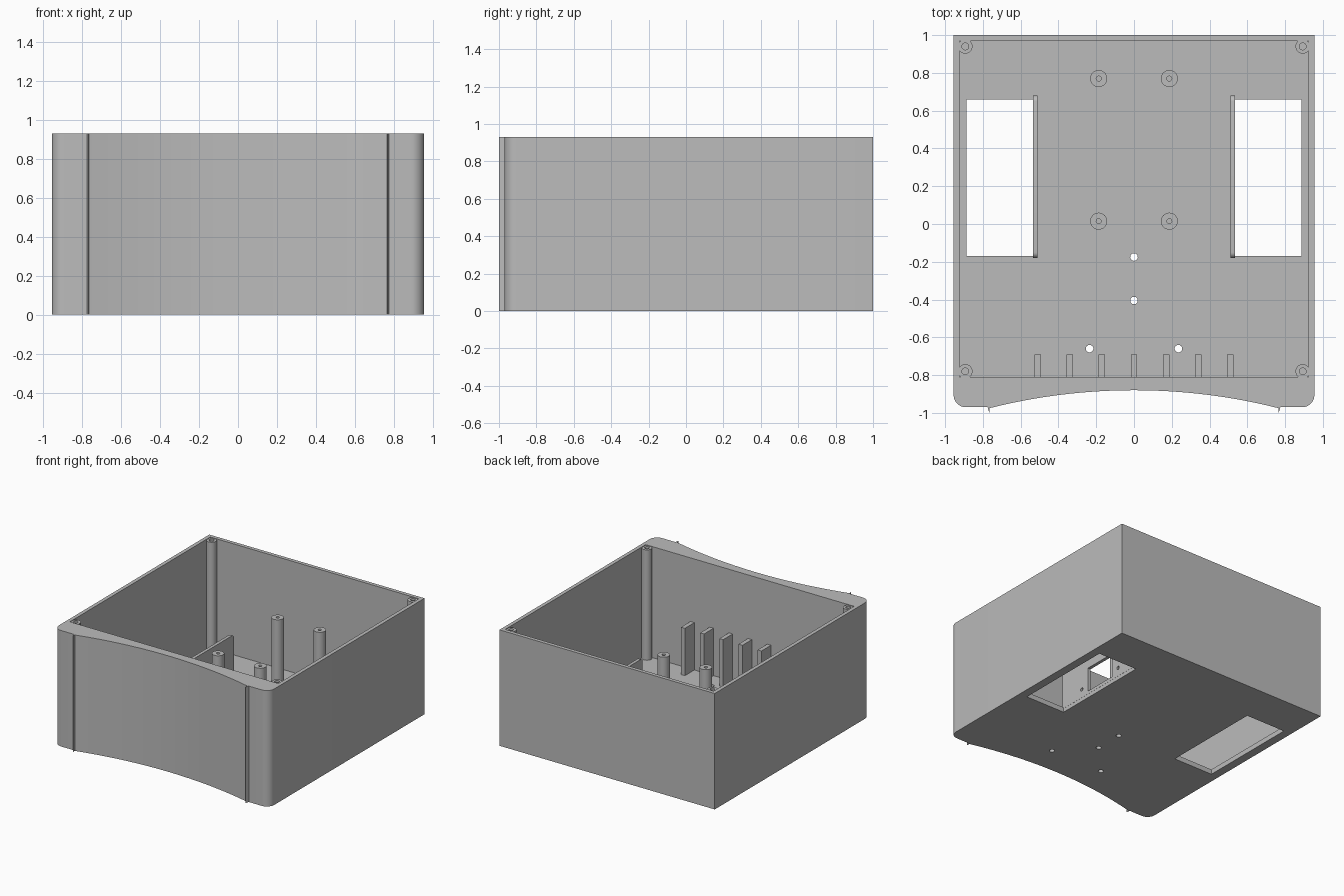
import bpy, bmesh, math

if "Cube" in bpy.data.objects:
    bpy.data.objects.remove(bpy.data.objects["Cube"])

HEIGHT, FLOOR = 0.93, 0.04

grey = bpy.data.materials.new("plain grey")
grey.use_nodes = True
grey.diffuse_color = (0.5, 0.5, 0.5, 1)
grey.node_tree.nodes["Principled BSDF"].inputs["Base Color"].default_value = (0.5, 0.5, 0.5, 1)


def finish(name, bm):
    """Turn a bmesh into a grey object."""
    bmesh.ops.recalc_face_normals(bm, faces=bm.faces)
    mesh = bpy.data.meshes.new(name)
    bm.to_mesh(mesh)
    bm.free()
    mesh.materials.append(grey)
    obj = bpy.data.objects.new(name, mesh)
    bpy.context.collection.objects.link(obj)
    return obj


def prism(name, outline, start, end, axis="z"):
    """Extrude a closed outline; axis x takes (y, z) points."""
    bm = bmesh.new()
    place = (lambda a, b: (a, b, start)) if axis == "z" else (lambda a, b: (start, a, b))
    face = bm.faces.new([bm.verts.new(place(a, b)) for a, b in outline])
    out = bmesh.ops.extrude_face_region(bm, geom=[face])
    step = (0, 0, end - start) if axis == "z" else (end - start, 0, 0)
    moved = [v for v in out["geom"] if isinstance(v, bmesh.types.BMVert)]
    bmesh.ops.translate(bm, vec=step, verts=moved)
    return finish(name, bm)


def rect(a0, a1, b0, b1):
    return [(a0, b0), (a1, b0), (a1, b1), (a0, b1)]


def arc(cx, cy, r, a0, a1, n):
    angles = [math.radians(a0 + (a1 - a0) * i / n) for i in range(n + 1)]
    return [(cx + r * math.cos(a), cy + r * math.sin(a)) for a in angles]


def circle(cx, cy, r, n=24):
    return arc(cx, cy, r, 0, 360, n)[:-1]


def cut(target, cutter):
    """Subtract the cutter and discard it."""
    mod = target.modifiers.new("cut", "BOOLEAN")
    mod.operation, mod.solver, mod.object = "DIFFERENCE", "EXACT", cutter
    bpy.context.view_layer.objects.active = target
    bpy.ops.object.modifier_apply(modifier=mod.name)
    bpy.data.objects.remove(cutter)


def smooth(obj):
    bpy.ops.object.select_all(action="DESELECT")
    obj.select_set(True)
    bpy.context.view_layer.objects.active = obj
    bpy.ops.object.shade_smooth_by_angle(angle=math.radians(30))


def post(name, x, y, r, bore, top, depth):
    """Round post with a blind screw hole."""
    bm = bmesh.new()
    profile = [(0, FLOOR - 0.01), (r, FLOOR - 0.01), (r, top), (bore, top),
               (bore, top - depth), (0, top - depth)]
    verts = [bm.verts.new((x + d, y, z)) for d, z in profile]
    edges = [bm.edges.new(pair) for pair in zip(verts, verts[1:])]
    bmesh.ops.spin(bm, geom=verts + edges, cent=(x, y, 0), axis=(0, 0, 1),
                   angle=math.tau, steps=32)
    bmesh.ops.remove_doubles(bm, verts=bm.verts, dist=0.0001)
    smooth(finish(name, bm))


# Outer shell: square back, rounded front corners, small ridges, concave front
half, sag = 0.765, 0.095
radius = (half ** 2 + sag ** 2) / (2 * sag)
sweep = math.degrees(math.asin(half / radius))
left_corner = arc(-0.89, -0.905, 0.065, 180, 270, 10)
left_ridge = [(-0.775, -0.97), (-0.766, -1.0)]
side = [(-0.955, 1.0)] + left_corner + left_ridge
front = arc(0, -0.88 - radius, radius, 90 + sweep, 90 - sweep, 32)
shell = prism("case_shell", side + front + [(-x, y) for x, y in reversed(side)], 0, HEIGHT)

# Cavity, side openings and floor screw holes
cut(shell, prism("cavity", rect(-0.925, 0.925, -0.81, 0.97), FLOOR, HEIGHT + 0.1))
for s in (-1, 1):
    cut(shell, prism("opening", rect(min(s * 0.535, s * 0.887), max(s * 0.535, s * 0.887),
                                     -0.17, 0.66), -0.1, 0.1))
for x, y in ((0, -0.175), (0, -0.405), (-0.235, -0.66), (0.235, -0.66)):
    cut(shell, prism("floor_hole", circle(x, y, 0.02), -0.1, 0.1))
smooth(shell)

# Partitions beside the openings, each with a socket window and screw holes
for s, label in ((1, "left"), (-1, "right")):
    top, r = 0.37, 0.03
    outline = ([(-0.18, FLOOR - 0.01), (0.68, FLOOR - 0.01)]
               + arc(0.68 - r, top - r, r, 0, 90, 6)
               + arc(-0.18 + r, top - r, r, 90, 180, 6))
    wall = prism(label + "_partition", outline, s * 0.51, s * 0.536, "x")
    cut(wall, prism("window", rect(0.11, 0.385, 0.055, 0.25), s * 0.4, s * 0.6, "x"))
    for y in (0.04, 0.455):
        cut(wall, prism("screw_hole", circle(y, 0.1, 0.014, 16), s * 0.4, s * 0.6, "x"))
    smooth(wall)

# Corner lid bosses and board standoffs
for s, label in ((1, "left"), (-1, "right")):
    for y, end in ((0.94, "back"), (-0.78, "front")):
        post(f"{end}_{label}_lid_boss", s * 0.893, y, 0.038, 0.018, HEIGHT - 0.005, 0.2)
    for y, end in ((0.77, "back"), (0.015, "front")):
        post(f"{end}_{label}_standoff", s * 0.187, y, 0.045, 0.013, 0.56, 0.15)

# Stiffening ribs along the inside of the front wall
for i in range(7):
    x = (i - 3) * 0.17
    prism(f"front_rib_{i + 1}", rect(x - 0.017, x + 0.017, -0.82, -0.69), FLOOR - 0.01, 0.42)
